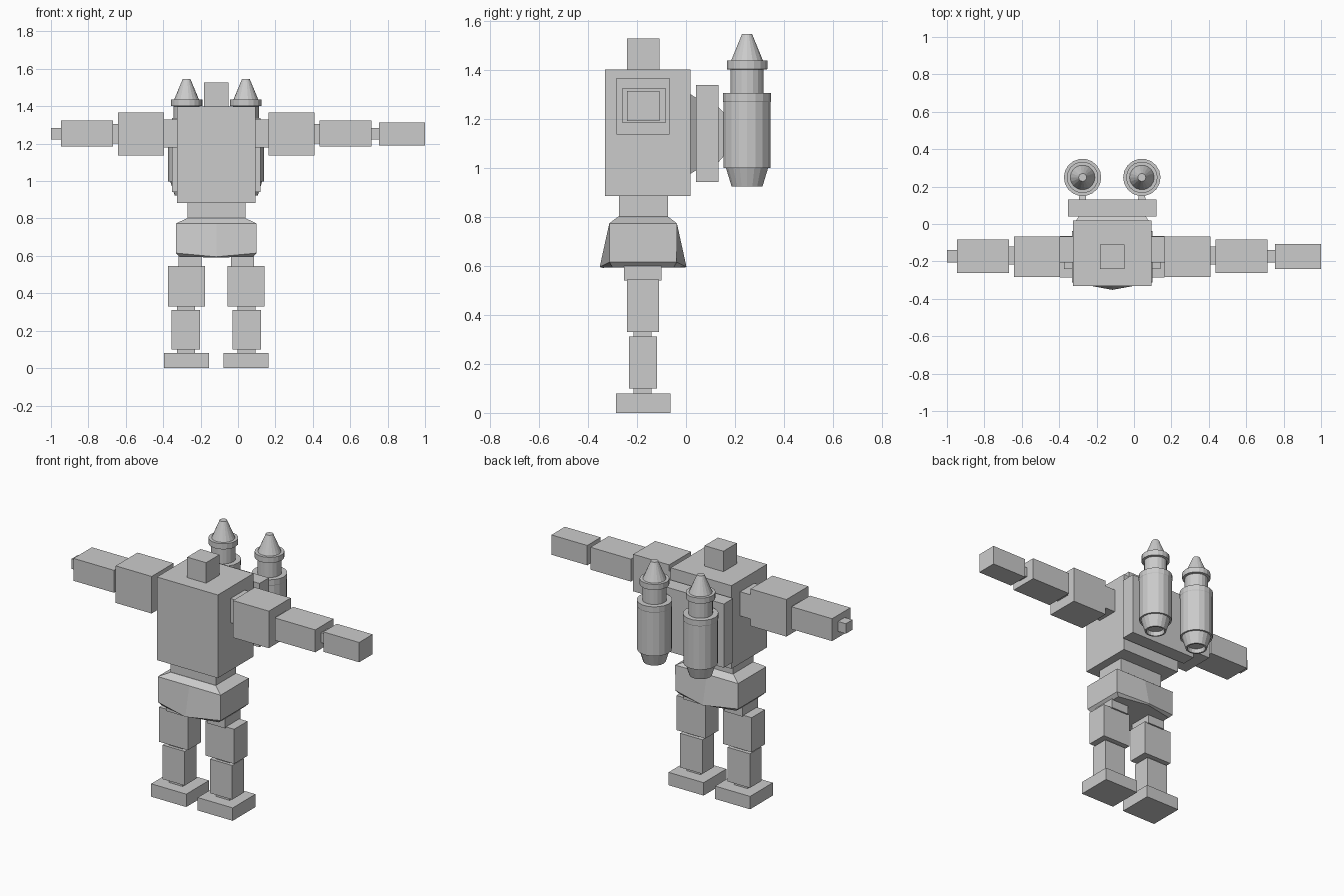
import bpy, bmesh, math
from mathutils import Vector

cube = bpy.data.objects.get("Cube")
if cube:
    bpy.data.objects.remove(cube, do_unlink=True)

grey = bpy.data.materials.new("plain_grey")
grey.use_nodes = True
grey.diffuse_color = (0.6, 0.6, 0.6, 1)
grey.node_tree.nodes["Principled BSDF"].inputs["Base Color"].default_value = (0.6, 0.6, 0.6, 1)

CX = -0.116   # mirror plane of the body


def finish(bm, name):
    bmesh.ops.recalc_face_normals(bm, faces=bm.faces)
    mesh = bpy.data.meshes.new(name)
    bm.to_mesh(mesh)
    bm.free()
    mesh.materials.append(grey)
    obj = bpy.data.objects.new(name, mesh)
    bpy.context.collection.objects.link(obj)
    return obj


def loft(name, rings):
    """Skin a stack of closed rings and cap both ends."""
    bm = bmesh.new()
    loops = [[bm.verts.new(p) for p in ring] for ring in rings]
    n = len(loops[0])
    for a, b in zip(loops, loops[1:]):
        for i in range(n):
            j = (i + 1) % n
            bm.faces.new((a[i], a[j], b[j], b[i]))
    bm.faces.new(loops[0])
    bm.faces.new(loops[-1])
    return finish(bm, name)


def box(name, x, y, z):
    bm = bmesh.new()
    bmesh.ops.create_cube(bm, size=1)
    for v in bm.verts:
        v.co = Vector([(r[0] + r[1]) / 2 + c * (r[1] - r[0])
                       for r, c in zip((x, y, z), v.co)])
    return finish(bm, name)


def pair(name, x, y, z):
    """Right-hand box plus its mirror image on the left."""
    box("right_" + name, x, y, z)
    box("left_" + name, (2 * CX - x[1], 2 * CX - x[0]), y, z)


def wedge(name, cx, y0, y1, near, far):
    """Tapered block along y; near and far are (half width, bottom, top)."""
    loft(name, [[(cx - w, y, lo), (cx + w, y, lo), (cx + w, y, hi), (cx - w, y, hi)]
                for y, (w, lo, hi) in ((y0, near), (y1, far))])


# torso and head
box("chest", (CX - 0.209, CX + 0.209), (-0.331, 0.018), (0.884, 1.4))
box("head", (CX - 0.065, CX + 0.065), (-0.24, -0.109), (1.4, 1.527))
box("waist", (CX - 0.155, CX + 0.155), (-0.273, -0.074), (0.8, 0.884))


# pelvis with pointed front and back lower edges
def pelvis_ring(hx, hy, z, mid_hy, mid_z):
    cy = -0.175
    return [(CX - hx, cy - hy, z), (CX, cy - mid_hy, mid_z), (CX + hx, cy - hy, z),
            (CX + hx, cy + hy, z), (CX, cy + mid_hy, mid_z), (CX - hx, cy + hy, z)]


loft("pelvis", [pelvis_ring(0.195, 0.125, 0.594, 0.165, 0.592),
                pelvis_ring(0.216, 0.137, 0.615, 0.177, 0.595),
                pelvis_ring(0.216, 0.138, 0.773, 0.138, 0.773),
                pelvis_ring(0.155, 0.1, 0.802, 0.1, 0.802)])

# legs
pair("hip_joint", (-0.318, -0.195), (-0.252, -0.1), (0.54, 0.6))
pair("thigh", (-0.374, -0.176), (-0.241, -0.11), (0.33, 0.545))
pair("knee_joint", (-0.325, -0.23), (-0.214, -0.14), (0.3, 0.34))
pair("shin", (-0.355, -0.203), (-0.233, -0.119), (0.1, 0.312))
pair("ankle_joint", (-0.325, -0.23), (-0.214, -0.14), (0.07, 0.11))
pair("foot", (-0.396, -0.155), (-0.286, -0.063), (0, 0.08))

# arms; only the left one carries a hand
pair("shoulder_joint", (-0.397, -0.32), (-0.205, -0.067), (1.18, 1.33))
pair("upper_arm", (-0.642, -0.395), (-0.283, -0.068), (1.136, 1.366))
pair("elbow_joint", (-0.675, -0.635), (-0.217, -0.12), (1.2, 1.304))
pair("forearm", (-0.946, -0.668), (-0.262, -0.082), (1.184, 1.323))
pair("wrist_joint", (-1, -0.94), (-0.205, -0.14), (1.222, 1.284))
box("left_hand", (0.754, 1), (-0.24, -0.108), (1.19, 1.313))

# backpack
wedge("backpack_mount", CX, 0.01, 0.042, (0.2, 0.97, 1.305), (0.178, 0.99, 1.285))
box("backpack_plate", (CX - 0.236, CX + 0.236), (0.04, 0.132), (0.941, 1.337))

# rocket profile as radius, height; ends inside the recessed nozzle
PROFILE = [(0.021, 1.545), (0.066, 1.437), (0.084, 1.437), (0.084, 1.402),
           (0.069, 1.4), (0.069, 1.305), (0.1, 1.305), (0.1, 1.272),
           (0.098, 1.268), (0.098, 0.998), (0.087, 0.998), (0.064, 0.924),
           (0.054, 0.924), (0.05, 0.95)]
SIDES = 18
for side, x in (("right", -0.275), ("left", 0.042)):
    angles = [2 * math.pi * i / SIDES for i in range(SIDES)]
    loft(side + "_rocket", [[(x + r * math.cos(a), 0.249 + r * math.sin(a), z)
                             for a in angles] for r, z in PROFILE])
    wedge(side + "_rocket_bracket", x, 0.13, 0.165, (0.02, 1.02, 1.25), (0.015, 1.06, 1.215))
